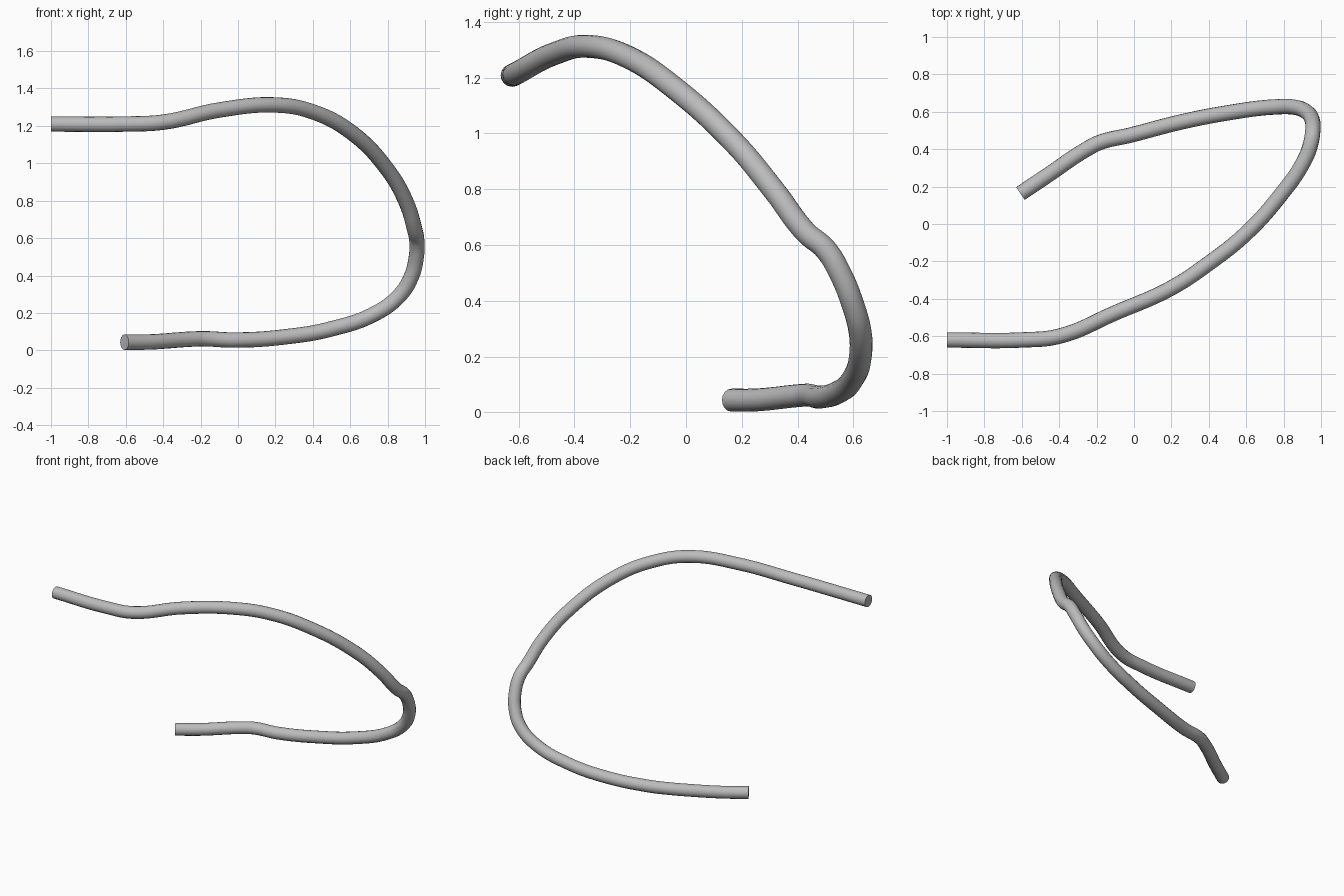
import bpy

cube = bpy.data.objects.get("Cube")
if cube:
    bpy.data.objects.remove(cube, do_unlink=True)

RADIUS = 0.041

# Centre line of the bent tube, upper end to lower end
PATH = [
    (-1, -.62, 1.21), (-.6, -.62, 1.21), (-.4, -.6, 1.22),
    (-.1, -.475, 1.285), (.2, -.342, 1.312), (.4, -.21, 1.275),
    (.6, -.05, 1.17), (.8, .175, .965), (.9, .32, .79),
    (.945, .43, .645), (.956, .5, .585), (.952, .557, .49),
    (.925, .597, .39), (.865, .623, .295), (.74, .625, .2),
    (.5, .594, .115), (.25, .545, .072), (-.02, .475, .055),
    (-.18, .437, .062), (-.25, .402, .06), (-.47, .255, .045),
    (-.607, .163, .044),
]

# Grey material
grey = bpy.data.materials.new("plain grey")
grey.use_nodes = True
color = (0.5, 0.5, 0.5, 1)
grey.diffuse_color = color
grey.node_tree.nodes["Principled BSDF"].inputs["Base Color"].default_value = color

# Round tube swept along the path with flat capped ends
curve = bpy.data.curves.new("bent_tube", "CURVE")
curve.dimensions = "3D"
curve.bevel_depth = RADIUS
curve.bevel_resolution = 6
curve.resolution_u = 8
curve.use_fill_caps = True
spline = curve.splines.new("BEZIER")
spline.bezier_points.add(len(PATH) - 1)
for point, co in zip(spline.bezier_points, PATH):
    point.co = co
    point.handle_left_type = point.handle_right_type = "AUTO"
curve.materials.append(grey)

tube = bpy.data.objects.new("bent_tube", curve)
bpy.context.collection.objects.link(tube)
bpy.ops.object.select_all(action="DESELECT")
tube.select_set(True)
bpy.context.view_layer.objects.active = tube
bpy.ops.object.convert(target="MESH")
bpy.ops.object.shade_smooth_by_angle()
